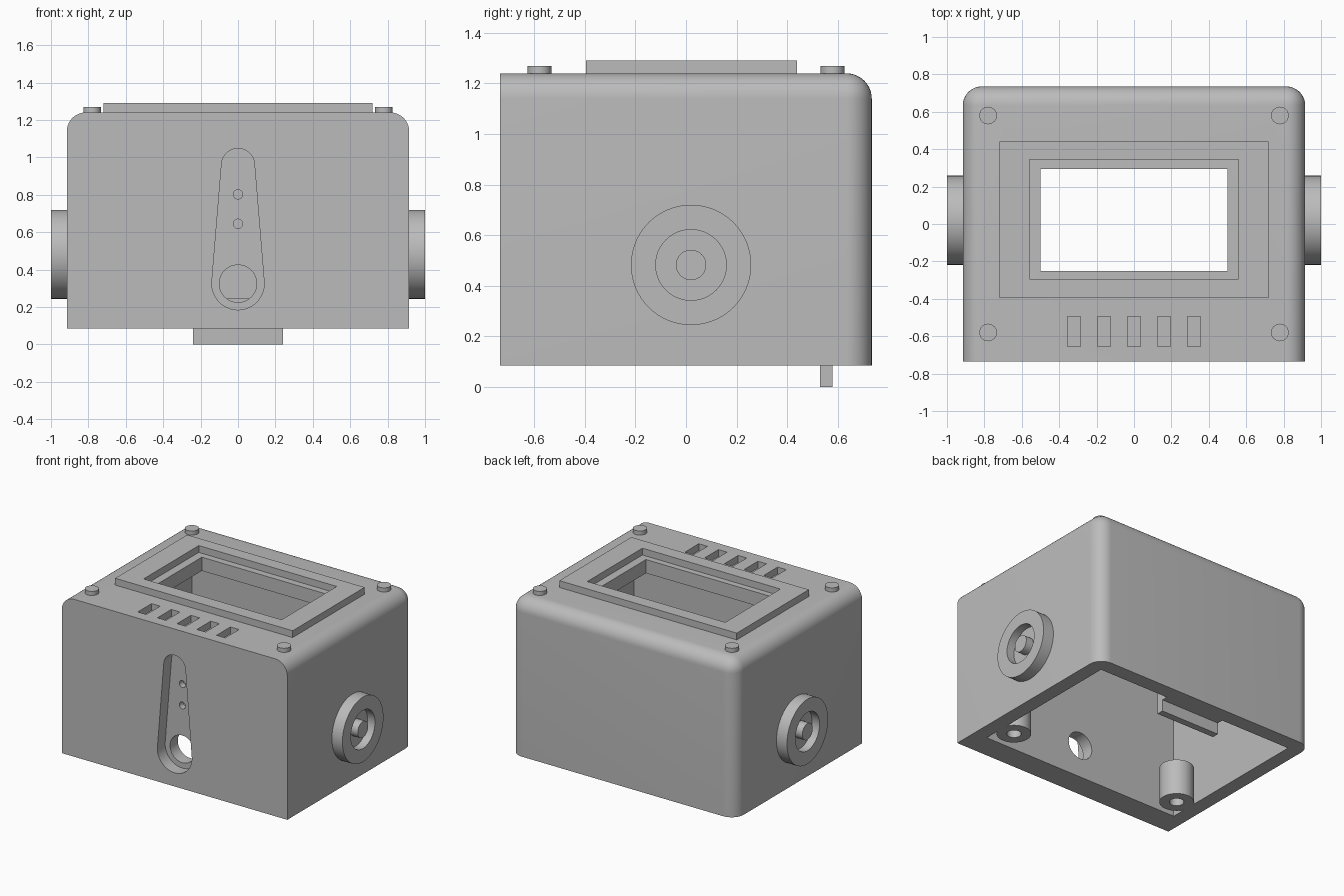
import bpy, bmesh, math
from mathutils import Matrix, Vector

cube = bpy.data.objects.get("Cube")
if cube:
    bpy.data.objects.remove(cube, do_unlink=True)

grey = bpy.data.materials.new("plain grey")
grey.use_nodes = True
COLOUR = (0.5, 0.5, 0.5, 1)
grey.diffuse_color = COLOUR
grey.node_tree.nodes["Principled BSDF"].inputs["Base Color"].default_value = COLOUR


def make(name, bm):
    bmesh.ops.recalc_face_normals(bm, faces=bm.faces[:])
    mesh = bpy.data.meshes.new(name)
    bm.to_mesh(mesh)
    bm.free()
    mesh.materials.append(grey)
    obj = bpy.data.objects.new(name, mesh)
    bpy.context.collection.objects.link(obj)
    return obj


def box(name, lo, hi):
    bm = bmesh.new()
    lo, hi = Vector(lo), Vector(hi)
    size = Matrix.Diagonal((*(hi - lo), 1))
    bmesh.ops.create_cube(bm, size=1, matrix=Matrix.Translation((lo + hi) / 2) @ size)
    return make(name, bm)


def cylinder(name, centre, radius, length, axis="Z", sides=48):
    bm = bmesh.new()
    turn = {"X": Matrix.Rotation(math.pi / 2, 4, "Y"),
            "Y": Matrix.Rotation(math.pi / 2, 4, "X"), "Z": Matrix()}[axis]
    bmesh.ops.create_cone(bm, cap_ends=True, segments=sides, radius1=radius, radius2=radius,
                          depth=length, matrix=Matrix.Translation(centre) @ turn)
    return make(name, bm)


def cut(target, *cutters):
    for cutter in cutters:
        mod = target.modifiers.new("cut", "BOOLEAN")
        mod.operation, mod.solver, mod.object = "DIFFERENCE", "EXACT", cutter
        bpy.context.view_layer.objects.active = target
        bpy.ops.object.modifier_apply(modifier=mod.name)
        bpy.data.objects.remove(cutter, do_unlink=True)


def smooth(obj):
    bpy.ops.object.select_all(action="DESELECT")
    obj.select_set(True)
    bpy.context.view_layer.objects.active = obj
    bpy.ops.object.shade_smooth_by_angle(angle=math.radians(30))


# Housing: flat front and bottom, the other edges rounded
W, D, BASE, TOP = 0.915, 0.735, 0.085, 1.24
housing = box("housing", (-W, -D, BASE), (W, D, TOP))
bm = bmesh.new()
bm.from_mesh(housing.data)


def is_round(edge):
    mid = (edge.verts[0].co + edge.verts[1].co) / 2
    return mid.y > -D + 0.01 and mid.z > BASE + 0.01


bmesh.ops.bevel(bm, geom=[e for e in bm.edges if is_round(e)], offset=0.1,
                segments=10, profile=0.5, affect="EDGES")
bm.to_mesh(housing.data)
bm.free()

# Hollow inside, open at the bottom, and the window through the top
cut(housing,
    box("cavity", (-0.81, -0.555, 0), (0.81, 0.625, 1.14)),
    box("window", (-0.5, -0.25, 1), (0.5, 0.295, 1.4)))

# Vent slots
for i in range(-2, 3):
    x = i * 0.16
    cut(housing, box("slot", (x - 0.035, -0.655, 1.19), (x + 0.035, -0.495, 1.3)))

# Tapered recess in the front: two arcs joined by their tangents
low, high, big, small = 0.325, 0.96, 0.14, 0.088
lean = math.asin((big - small) / (high - low))
outline = []
for z, r, start, sweep in ((high, small, lean, math.pi - 2 * lean),
                           (low, big, math.pi - lean, math.pi + 2 * lean)):
    for i in range(25):
        a = start + sweep * i / 24
        outline.append((r * math.cos(a), -0.8, z + r * math.sin(a)))
bm = bmesh.new()
face = bm.faces.new([bm.verts.new(p) for p in outline])
wall = bmesh.ops.extrude_face_region(bm, geom=[face])
bmesh.ops.translate(bm, vec=(0, 0.155, 0),
                    verts=[v for v in wall["geom"] if isinstance(v, bmesh.types.BMVert)])
cut(housing, make("recess", bm),
    cylinder("through_hole", (0, -0.6, low), 0.1, 0.3, "Y"),
    cylinder("lower_pin_hole", (0, -0.65, 0.645), 0.025, 0.1, "Y", 24),
    cylinder("upper_pin_hole", (0, -0.65, 0.802), 0.025, 0.1, "Y", 24))
smooth(housing)

# Raised stepped frame around the window
frame = box("window_frame", (-0.72, -0.395, TOP), (0.72, 0.44, 1.29))
cut(frame, box("frame_opening", (-0.56, -0.295, 1.2), (0.56, 0.345, 1.4)))

# Screw heads on the top corners
for x in (-0.78, 0.78):
    for y in (-0.58, 0.58):
        smooth(cylinder("screw_head", (x, y, 1.25), 0.047, 0.04, sides=32))

for side, label in ((1, "left"), (-1, "right")):
    # Side ring with a centre pin
    ring = cylinder(label + "_ring", (side * 0.95, 0.02, 0.482), 0.238, 0.1, "X", 64)
    cut(ring, cylinder("ring_recess", (side * 0.99, 0.02, 0.482), 0.14, 0.1, "X"))
    smooth(ring)
    smooth(cylinder(label + "_pin", (side * 0.965, 0.02, 0.482), 0.06, 0.07, "X", 32))
    # Screw post inside
    post = cylinder(label + "_post", (side * 0.705, -0.4, 0.215), 0.115, 0.26)
    cut(post, cylinder("post_hole", (side * 0.705, -0.4, 0.15), 0.048, 0.3, sides=32))
    smooth(post)

# Latch at the back of the opening
box("latch_block", (-0.24, 0.53, BASE), (0.24, 0.63, 0.245))
box("latch_lip", (-0.24, 0.53, 0), (0.24, 0.58, BASE))
